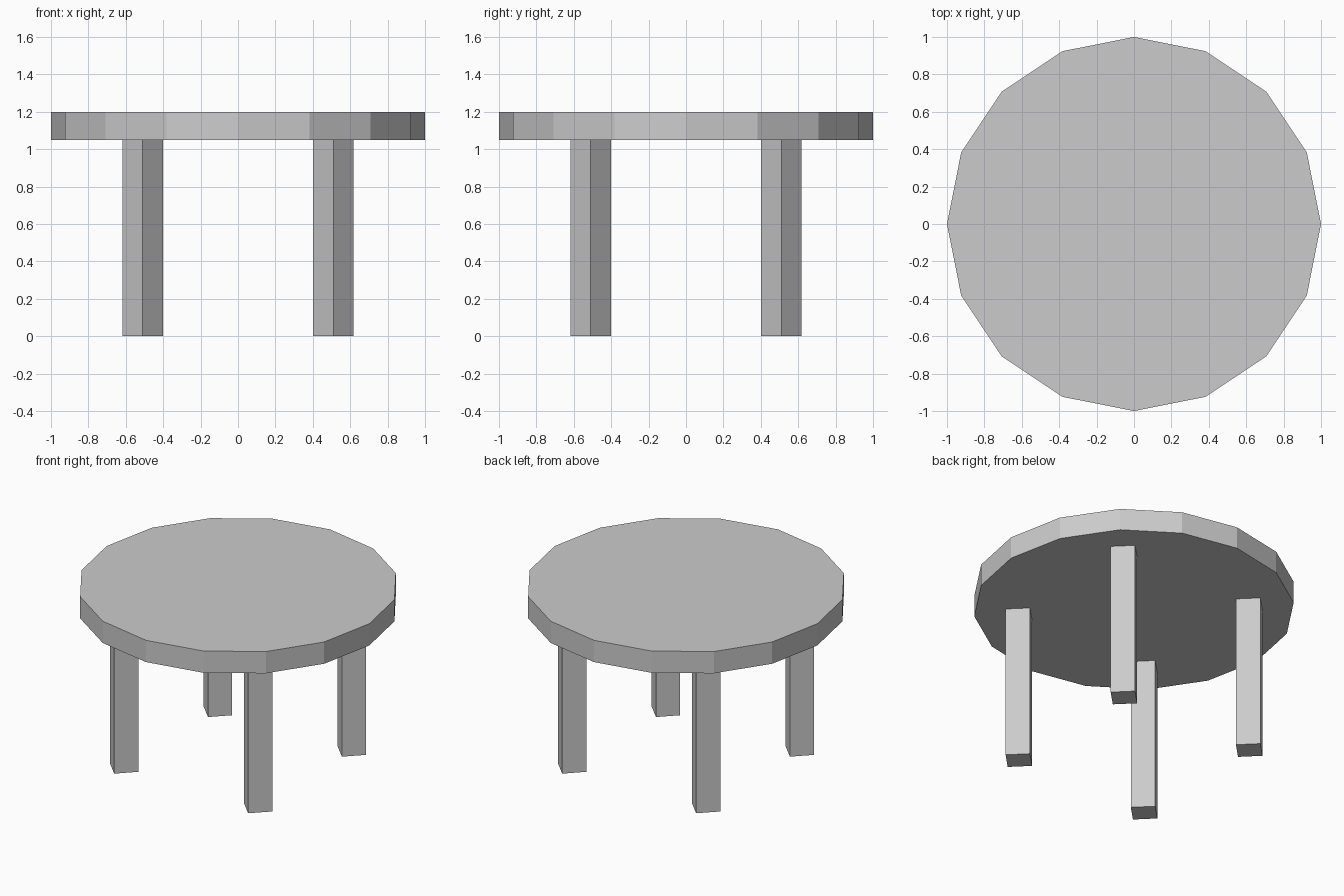
import bpy
import math

if "Cube" in bpy.data.objects:
    bpy.data.objects.remove(bpy.data.objects["Cube"])

grey = bpy.data.materials.new("plain grey")
grey.diffuse_color = (0.6, 0.6, 0.6, 1.0)
grey.use_nodes = True
grey.node_tree.nodes["Principled BSDF"].inputs["Base Color"].default_value = grey.diffuse_color


def prism(name, sides, radius, z0, z1, x=0.0, y=0.0):
    """Upright prism with a corner pointing along +x."""
    ring = [(radius * math.cos(2 * math.pi * i / sides),
             radius * math.sin(2 * math.pi * i / sides)) for i in range(sides)]
    verts = [(a, b, z) for z in (z0, z1) for a, b in ring]
    faces = [tuple(reversed(range(sides))), tuple(range(sides, 2 * sides))]
    for i in range(sides):
        j = (i + 1) % sides
        faces.append((i, j, j + sides, i + sides))
    mesh = bpy.data.meshes.new(name)
    mesh.from_pydata(verts, [], faces)
    mesh.materials.append(grey)
    obj = bpy.data.objects.new(name, mesh)
    obj.location = (x, y, 0)
    bpy.context.collection.objects.link(obj)
    return obj


# Sixteen-sided table top
prism("table_top", 16, 1.0, 1.05, 1.2)

# Four square legs, turned so their faces point along the diagonals
for y, depth in ((-0.51, "front"), (0.51, "back")):
    for x, side in ((-0.51, "left"), (0.51, "right")):
        prism(f"{depth}_{side}_leg", 4, 0.108, 0.0, 1.05, x, y)
